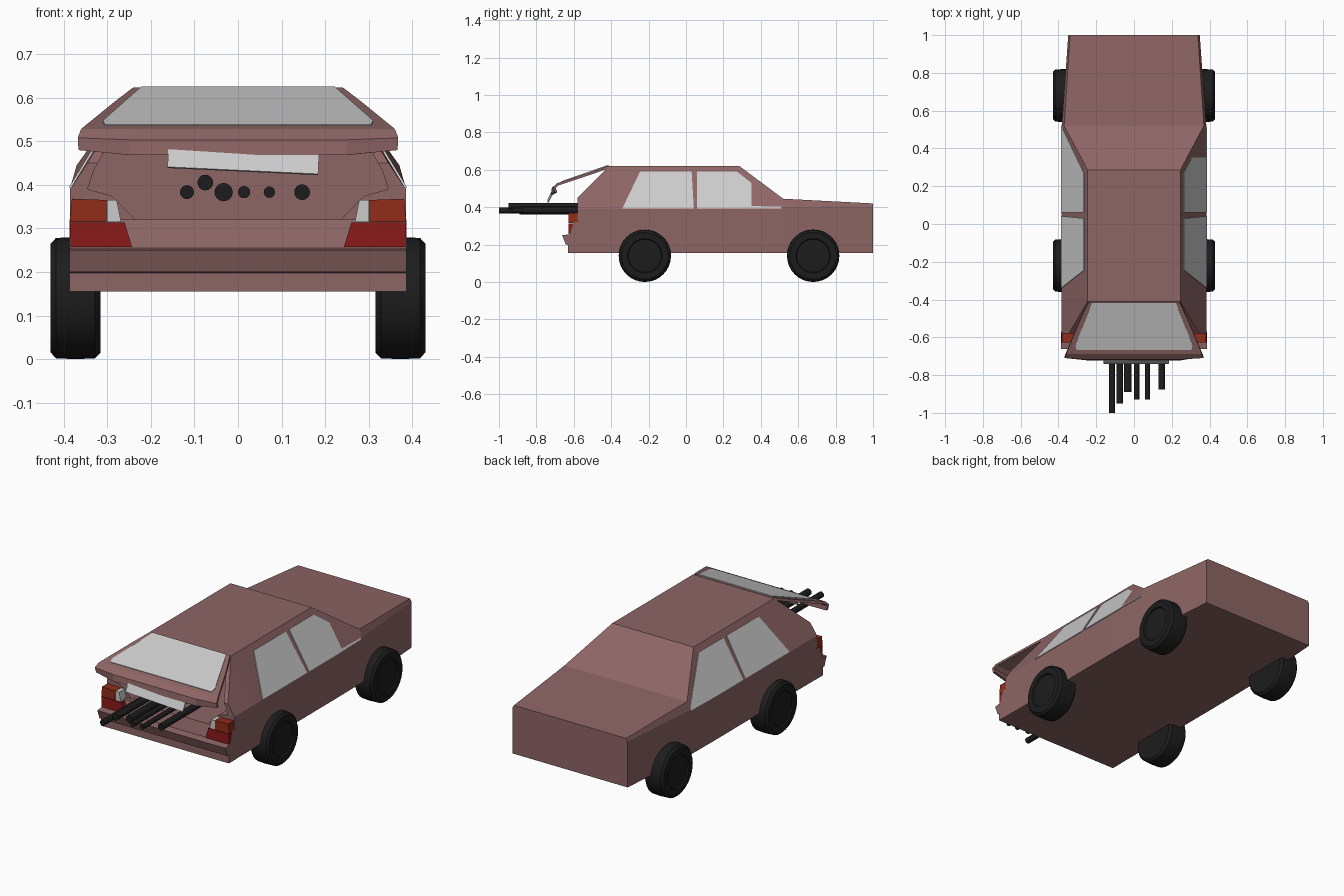
import bpy, bmesh, math
from mathutils import Matrix

if "Cube" in bpy.data.objects:
    bpy.data.objects.remove(bpy.data.objects["Cube"])


def mat(name, r, g, b):
    m = bpy.data.materials.new(name)
    m.diffuse_color = (r, g, b, 1)
    m.use_nodes = True
    m.node_tree.nodes["Principled BSDF"].inputs["Base Color"].default_value = m.diffuse_color
    return m


PAINT = mat("paint", 0.27, 0.13, 0.13)
GLASS = mat("glass", 0.55, 0.55, 0.55)
BLACK = mat("rubber", 0.012, 0.012, 0.012)
RED = mat("red_lens", 0.26, 0.01, 0.01)
ORANGE = mat("orange_lens", 0.28, 0.025, 0.01)
WHITE = mat("white_lens", 0.6, 0.6, 0.6)


def add(name, bm, material):
    bmesh.ops.recalc_face_normals(bm, faces=bm.faces)
    me = bpy.data.meshes.new(name)
    bm.to_mesh(me)
    bm.free()
    me.materials.append(material)
    ob = bpy.data.objects.new(name, me)
    bpy.context.collection.objects.link(ob)
    return ob


def loft(name, rings, material, closed=True):
    """Skin rings of points; closed rings get end caps."""
    bm = bmesh.new()
    vs = [[bm.verts.new(p) for p in r] for r in rings]
    n = len(vs[0])
    for a, b in zip(vs, vs[1:]):
        for i in range(n if closed else n - 1):
            j = (i + 1) % n
            bm.faces.new((a[i], a[j], b[j], b[i]))
    if closed:
        bm.faces.new(vs[0])
        bm.faces.new(vs[-1])
    return add(name, bm, material)


def section(y, half):
    """Mirror a half outline (x, z) into a full ring at y."""
    return [(x, y, z) for x, z in half] + [(-x, y, z) for x, z in reversed(half)]


# body shell
body = loft("body", [
    section(-0.58, [(0.385, 0.155), (0.385, 0.39), (0.345, 0.45)]),
    section(-0.41, [(0.385, 0.155), (0.385, 0.39), (0.245, 0.62)]),
    section(0.285, [(0.385, 0.155), (0.385, 0.39), (0.245, 0.62)]),
    section(0.52, [(0.383, 0.155), (0.383, 0.40), (0.37, 0.445)]),
    section(1.0, [(0.348, 0.155), (0.348, 0.405), (0.338, 0.42)])], PAINT)

# boot opening
hole = [(0.235, 0.32), (0.29, 0.375), (0.345, 0.39), (0.33, 0.435), (0.232, 0.605)]
cutter = loft("boot_cutter", [section(-0.8, hole), section(0.22, hole)], PAINT)
cutter.hide_render = True
mod = body.modifiers.new("opening", 'BOOLEAN')
mod.operation = 'DIFFERENCE'
mod.solver = 'EXACT'
mod.object = cutter
bpy.context.view_layer.objects.active = body
bpy.ops.object.modifier_apply(modifier=mod.name)
bpy.data.objects.remove(cutter)

# bumper and sill panel
tail = [(-0.57, 0.155), (-0.63, 0.155), (-0.63, 0.198), (-0.643, 0.2),
        (-0.662, 0.25), (-0.62, 0.255), (-0.60, 0.32), (-0.57, 0.32)]
loft("bumper", [[(x, y, z) for y, z in tail] for x in (-0.386, 0.386)], PAINT)

# tail lights
lights = [("red_light", RED, [(0.384, 0.257), (0.243, 0.257), (0.26, 0.313), (0.386, 0.313)]),
          ("orange_light", ORANGE, [(0.386, 0.315), (0.302, 0.315), (0.302, 0.365), (0.381, 0.368)]),
          ("white_light", WHITE, [(0.30, 0.315), (0.268, 0.315), (0.278, 0.365), (0.30, 0.365)])]
for s, side in ((-1, "left"), (1, "right")):
    for name, m, pts in lights:
        loft(f"{name}_{side}", [[(s * x, y, z) for x, z in pts] for y in (-0.628, -0.575)], m)

# raised hatch with drooping lip
rows = [(-0.41, 0.617, 0.24, 0), (-0.50, 0.584, 0.283, 0), (-0.685, 0.522, 0.36, 0),
        (-0.703, 0.505, 0.367, 0.008), (-0.695, 0.48, 0.365, 0.02)]
hatch = loft("hatch", [[(-w, y, z), (-w * 0.68, y - d, z - d * 0.6),
                        (w * 0.68, y - d, z - d * 0.6), (w, y, z)]
                       for y, z, w, d in rows], PAINT, False)
sol = hatch.modifiers.new("thickness", 'SOLIDIFY')
sol.thickness = 0.014
sol.offset = 0


def pane(name, pts, push):
    """Thin glass panel pushed along a direction."""
    loft(name, [[tuple(c + k * d for c, d in zip(p, push)) for p in pts]
                for k in (-1, 1)], GLASS)


def hatch_pt(x, y):
    return (x, y, 0.617 + (y + 0.41) * 0.35 + 0.006)


pane("hatch_glass", [hatch_pt(*p) for p in
     [(-0.222, -0.418), (0.222, -0.418), (0.31, -0.64), (0.305, -0.665),
      (-0.305, -0.665), (-0.31, -0.64)]], (0, -0.001, 0.005))

# side windows
windows = {"rear_window": [(-0.34, 0.392), (-0.245, 0.59), (0.03, 0.59), (0.042, 0.392)],
           "front_window": [(0.06, 0.392), (0.06, 0.59), (0.27, 0.59), (0.507, 0.405), (0.51, 0.392)]}
for s, side in ((-1, "left"), (1, "right")):
    for name, pts in windows.items():
        pane(f"{name}_{side}", [(s * (0.385 - (z - 0.39) * 0.609), y, z) for y, z in pts],
             (s * 0.004, 0, 0.002))

# number plate, hanging crooked
bm = bmesh.new()
bmesh.ops.create_cube(bm, size=1, matrix=Matrix.Diagonal((0.346, 0.006, 0.07, 1)))
bm.transform(Matrix.Translation((0.0125, -0.722, 0.463))
             @ Matrix.Rotation(math.radians(2.7), 4, 'Y')
             @ Matrix.Rotation(math.radians(-26), 4, 'X'))
add("blank_plate", bm, WHITE)

# pipes sticking out of the boot: x, z, radius, outer end
for i, (x, z, r, y) in enumerate([(-0.117, 0.383, 0.016, -1.0), (-0.075, 0.405, 0.018, -0.95),
                                  (-0.033, 0.383, 0.021, -0.89), (0.014, 0.383, 0.014, -0.93),
                                  (0.072, 0.383, 0.013, -0.93), (0.147, 0.383, 0.018, -0.875)]):
    ring = [(x + r * math.cos(a * math.pi / 8), z + r * math.sin(a * math.pi / 8)) for a in range(16)]
    loft(f"pipe_{i}", [[(px, py, pz) for px, pz in ring] for py in (y, -0.55)], BLACK)

# wheels
profile = [(-0.057, 0.09), (-0.057, 0.125), (-0.045, 0.138), (0, 0.14), (0.045, 0.138),
           (0.057, 0.125), (0.057, 0.092), (0.05, 0.088), (0.054, 0.04)]
for s, side in ((-1, "left"), (1, "right")):
    for y, end in ((-0.22, "rear"), (0.68, "front")):
        ob = loft(f"{end}_wheel_{side}",
                  [[(s * (0.3725 + dx), y + r * math.cos(a * math.pi / 16),
                     0.14 + r * math.sin(a * math.pi / 16)) for a in range(32)]
                   for dx, r in profile], BLACK)
        bpy.ops.object.select_all(action='DESELECT')
        ob.select_set(True)
        bpy.context.view_layer.objects.active = ob
        bpy.ops.object.shade_smooth_by_angle(angle=math.radians(35))
